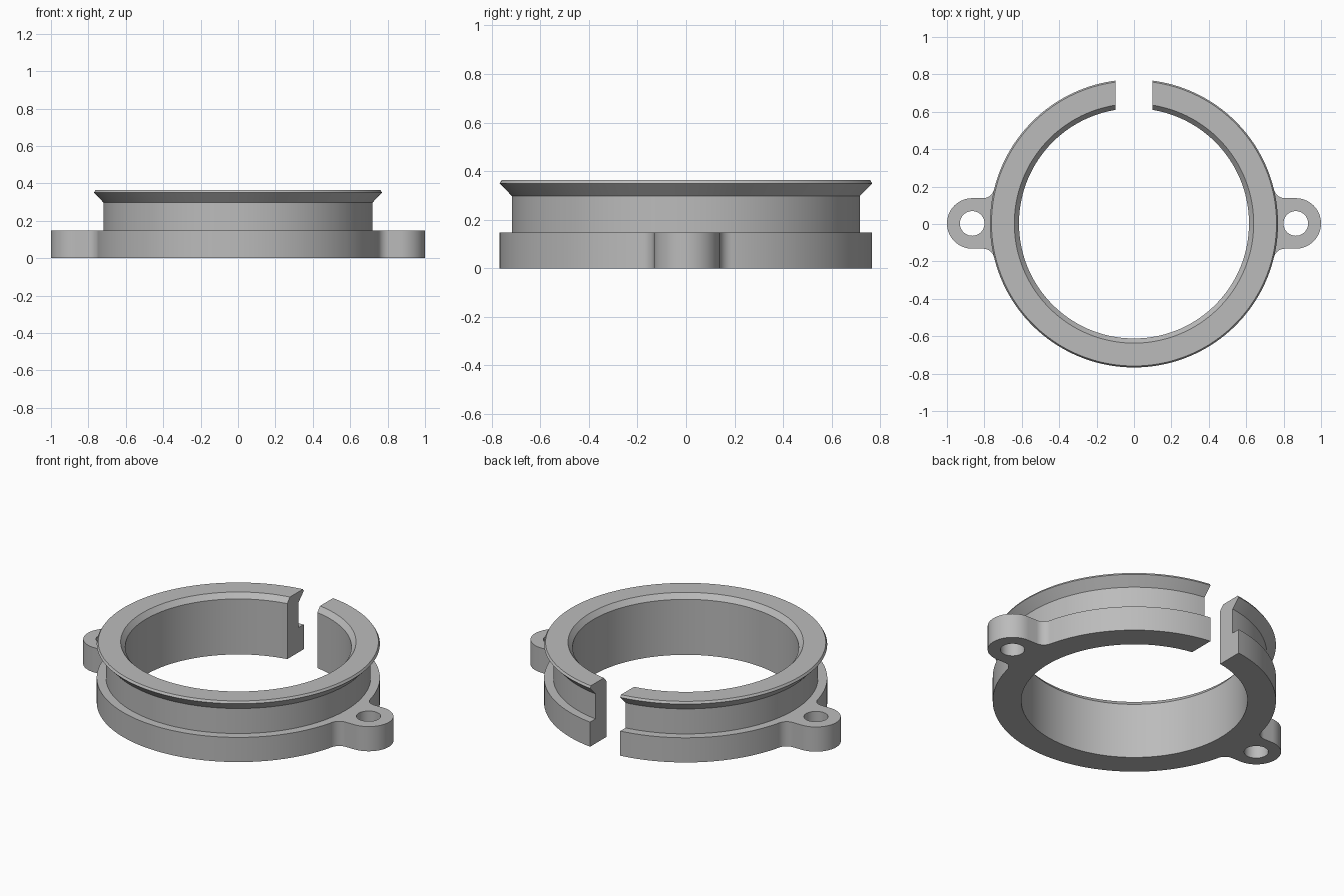
import bpy
import bmesh
from math import sin, cos, pi, asin, atan2, sqrt, radians
from mathutils import Vector

if "Cube" in bpy.data.objects:
    bpy.data.objects.remove(bpy.data.objects["Cube"], do_unlink=True)

CENTRE_Y = 0.003
BASE_R, BASE_H = 0.77, 0.148
GAP = 0.1          # half width of the slot at the back
EAR_X, EAR_R, HOLE_R, FILLET = 0.865, 0.135, 0.066, 0.06
SEGMENTS = 160

grey = bpy.data.materials.new("plain grey")
grey.use_nodes = True
grey.diffuse_color = (0.5, 0.5, 0.5, 1)
grey.node_tree.nodes["Principled BSDF"].inputs["Base Color"].default_value = (0.5, 0.5, 0.5, 1)


def finish(bm, name):
    bmesh.ops.recalc_face_normals(bm, faces=bm.faces)
    mesh = bpy.data.meshes.new(name)
    bm.to_mesh(mesh)
    bm.free()
    mesh.materials.append(grey)
    ob = bpy.data.objects.new(name, mesh)
    ob.location.y = CENTRE_Y
    bpy.context.collection.objects.link(ob)
    bpy.ops.object.select_all(action='DESELECT')
    ob.select_set(True)
    bpy.context.view_layer.objects.active = ob
    bpy.ops.object.shade_smooth_by_angle(angle=radians(25))
    return ob


def arc(cx, cy, r, start, end, steps):
    return [Vector((cx + r * cos(start + (end - start) * i / steps),
                    cy + r * sin(start + (end - start) * i / steps)))
            for i in range(steps + 1)]


# Split ring: a radius/height section swept round, ending on flat slot walls
def split_ring():
    section = [(0.615, 0), (BASE_R, 0), (BASE_R, BASE_H), (0.72, BASE_H),
               (0.72, 0.298), (0.77, 0.35), (0.762, 0.363),
               (0.64, 0.363), (0.615, 0.333)]
    bm = bmesh.new()
    loops = []
    for i in range(SEGMENTS + 1):
        loop = []
        for r, z in section:
            edge = asin(GAP / r)
            a = edge + (2 * pi - 2 * edge) * i / SEGMENTS
            loop.append(bm.verts.new((r * sin(a), r * cos(a), z)))
        loops.append(loop)
    n = len(section)
    for a, b in zip(loops, loops[1:]):
        for j in range(n):
            k = (j + 1) % n
            bm.faces.new((a[j], a[k], b[k], b[j]))
    bm.faces.new(loops[0])
    bm.faces.new(loops[-1])
    finish(bm, "split_ring")


# Mounting ear: rounded tab with a bolt hole, filleted into the ring
def mounting_ear(name, side):
    fy = EAR_R + FILLET
    fx = sqrt((BASE_R + FILLET) ** 2 - fy ** 2)
    lean = atan2(fy, fx)
    upper = arc(fx, fy, FILLET, lean - pi, -pi / 2, 10)
    lower = [Vector((p.x, -p.y)) for p in reversed(upper)]
    tip = arc(EAR_X, 0, EAR_R, pi / 2, -pi / 2, 32)
    root = arc(0, 0, BASE_R - 0.004, -lean, lean, 12)
    hole = arc(EAR_X, 0, HOLE_R, 0, 2 * pi, 40)[:-1]

    bm = bmesh.new()
    for outline in (upper + tip + lower + root, hole):
        verts = [bm.verts.new((side * p.x, p.y, 0)) for p in outline]
        for a, b in zip(verts, verts[1:] + verts[:1]):
            bm.edges.new((a, b))
    bmesh.ops.triangle_fill(bm, use_beauty=True, edges=bm.edges[:])
    base = bm.faces[:]
    out = bmesh.ops.extrude_face_region(bm, geom=base, use_keep_orig=True)
    top = [v for v in out["geom"] if isinstance(v, bmesh.types.BMVert)]
    bmesh.ops.translate(bm, verts=top, vec=(0, 0, BASE_H))
    finish(bm, name)


split_ring()
mounting_ear("left_mounting_ear", 1)
mounting_ear("right_mounting_ear", -1)
